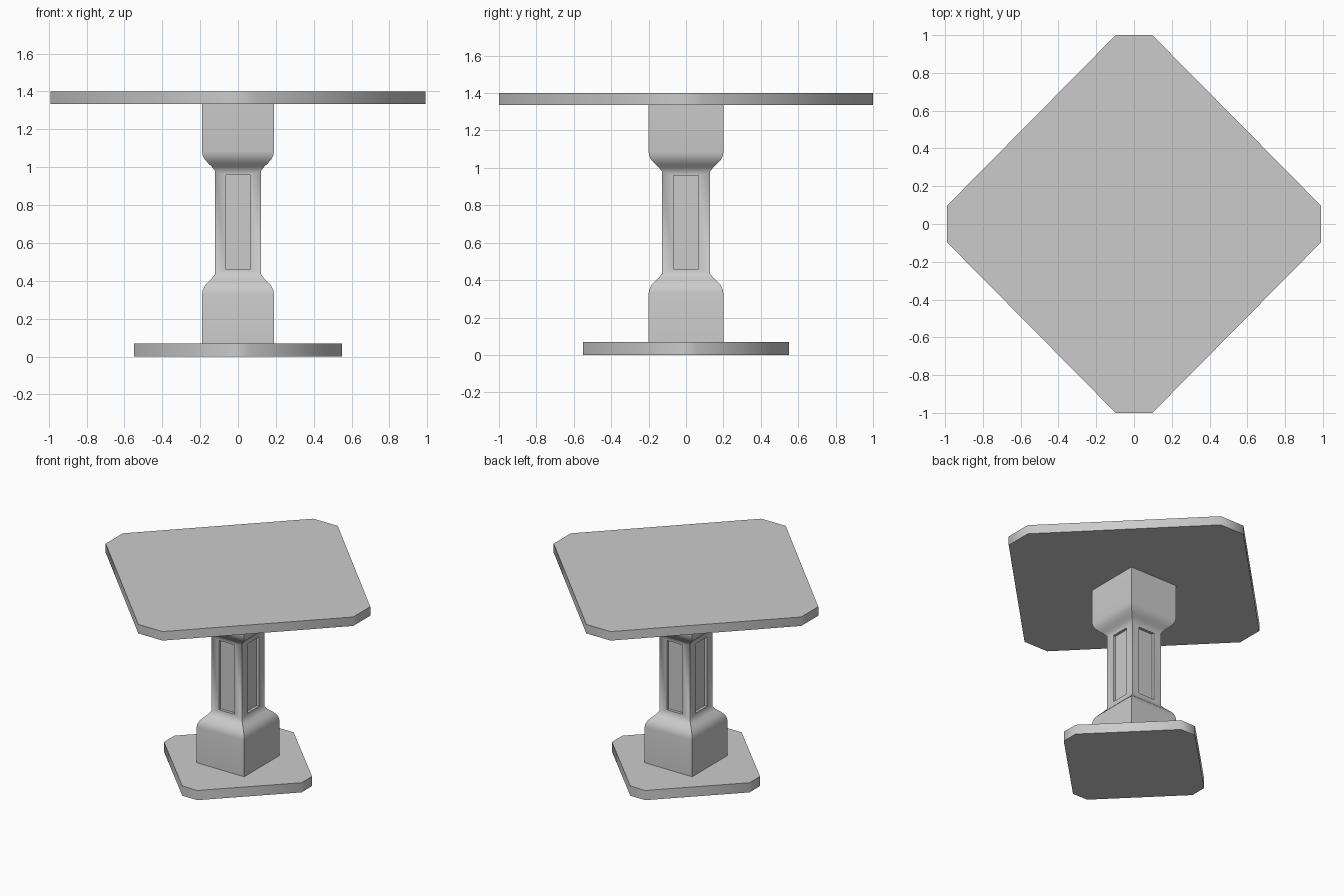
import bpy, bmesh
from mathutils import Vector

if "Cube" in bpy.data.objects:
    bpy.data.objects.remove(bpy.data.objects["Cube"])


def finish(bm, name, angle):
    bmesh.ops.remove_doubles(bm, verts=bm.verts, dist=1e-5)
    bmesh.ops.recalc_face_normals(bm, faces=bm.faces)
    me = bpy.data.meshes.new(name)
    bm.to_mesh(me)
    bm.free()
    ob = bpy.data.objects.new(name, me)
    bpy.context.collection.objects.link(ob)
    bpy.ops.object.select_all(action='DESELECT')
    ob.select_set(True)
    bpy.context.view_layer.objects.active = ob
    bpy.ops.object.shade_smooth_by_angle(angle=angle)
    return ob


# Square plate turned 45 degrees with its corners cut off
def plate(name, rx, ry, cut, z0, z1):
    bm = bmesh.new()
    outline = [(rx, -cut), (rx, cut), (cut, ry), (-cut, ry),
               (-rx, cut), (-rx, -cut), (-cut, -ry), (cut, -ry)]
    face = bm.faces.new([bm.verts.new((x, y, z0)) for x, y in outline])
    ext = bmesh.ops.extrude_face_region(bm, geom=[face], use_keep_orig=True)
    top = [v for v in ext['geom'] if isinstance(v, bmesh.types.BMVert)]
    bmesh.ops.translate(bm, verts=top, vec=(0, 0, z1 - z0))
    return finish(bm, name, 0.9)


# Square column: (z, half width) profile, with a recessed panel in each shaft face
def column(name, profile, shaft, panel, depth, sx):
    bm = bmesh.new()
    sides = [(Vector((0, -1)), Vector((1, 0))), (Vector((1, 0)), Vector((0, 1))),
             (Vector((0, 1)), Vector((-1, 0))), (Vector((-1, 0)), Vector((0, -1)))]

    for out, along in sides:
        def pt(u, d, z):
            p = out * d + along * u
            return bm.verts.new((p.x * sx, p.y, z))

        def rect(w, d, z0, z1):
            return [pt(-w, d, z0), pt(w, d, z0), pt(w, d, z1), pt(-w, d, z1)]

        for i, ((z0, r0), (z1, r1)) in enumerate(zip(profile, profile[1:])):
            if i != shaft:
                bm.faces.new([pt(-r0, r0, z0), pt(r0, r0, z0),
                              pt(r1, r1, z1), pt(-r1, r1, z1)])
                continue
            w, pz0, pz1 = panel
            rings = [rect(r0, r0, z0, z1), rect(w, r0, pz0, pz1),
                     rect(w, r0 - depth, pz0, pz1)]
            for a, b in zip(rings, rings[1:]):
                for k in range(4):
                    n = (k + 1) % 4
                    bm.faces.new([a[k], a[n], b[n], b[k]])
            bm.faces.new(rings[-1])

    # End caps
    for z, r in (profile[0], profile[-1]):
        bm.faces.new([bm.verts.new((x * r * sx, y * r, z))
                      for x, y in ((-1, -1), (1, -1), (1, 1), (-1, 1))])
    return finish(bm, name, 0.9)


plate("table_top", 0.99, 1.0, 0.097, 1.335, 1.40)
plate("base_plate", 0.55, 0.55, 0.06, 0.0, 0.07)

profile = [(0.07, 0.2), (0.33, 0.2), (0.352, 0.196), (0.375, 0.184),
           (0.395, 0.165), (0.412, 0.146), (0.435, 0.128),
           (0.98, 0.128), (1.003, 0.146), (1.02, 0.165),
           (1.04, 0.184), (1.063, 0.196), (1.085, 0.2), (1.335, 0.2)]
column("pedestal_column", profile, 6, (0.066, 0.46, 0.96), 0.02, 0.95)
